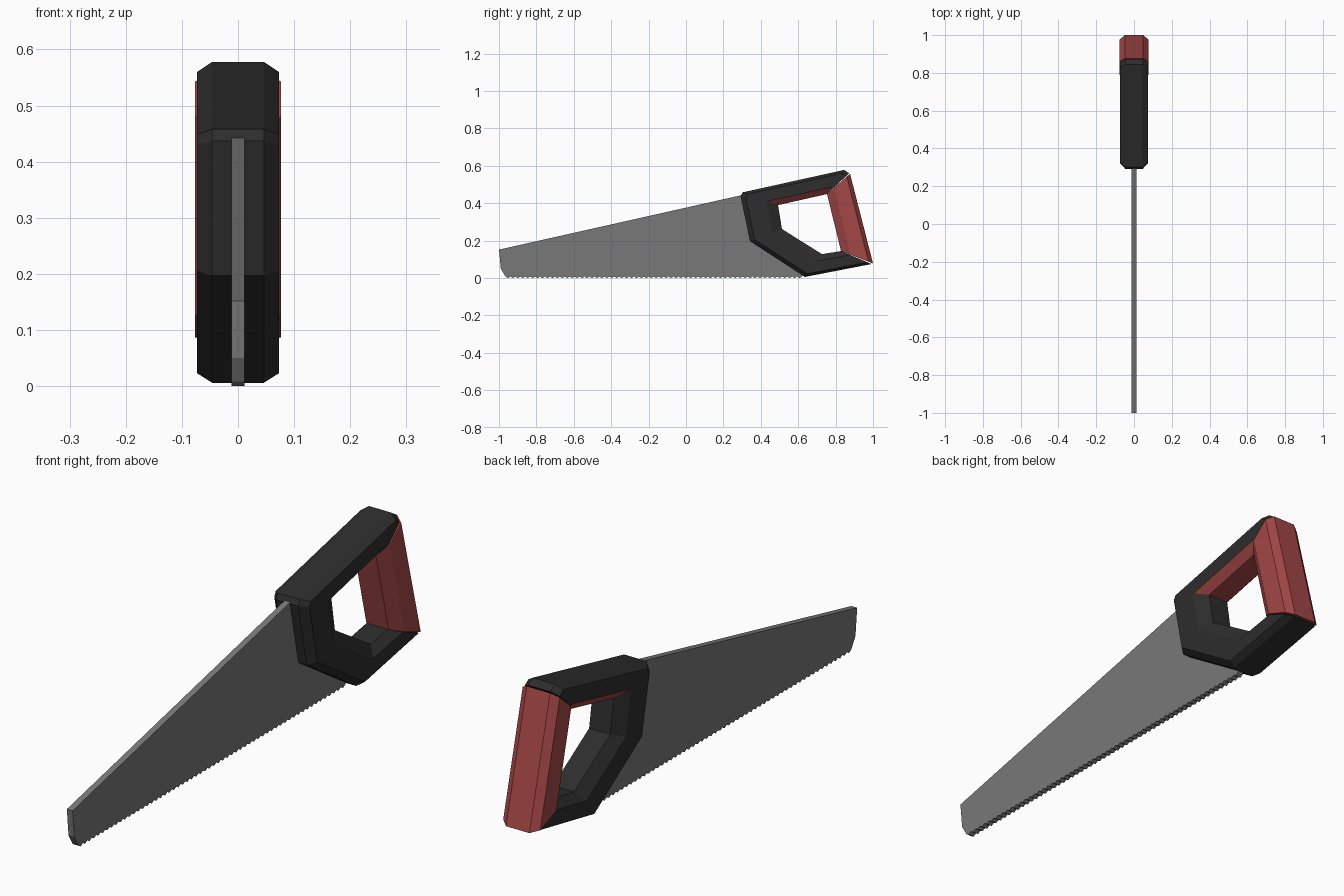
import bpy, bmesh

if "Cube" in bpy.data.objects:
    bpy.data.objects.remove(bpy.data.objects["Cube"])


def material(name, rgb):
    m = bpy.data.materials.new(name)
    m.diffuse_color = (*rgb, 1)
    m.use_nodes = True
    m.node_tree.nodes["Principled BSDF"].inputs["Base Color"].default_value = m.diffuse_color
    return m


steel = material("grey steel", (0.19, 0.19, 0.19))
black = material("black plastic", (0.026, 0.026, 0.026))
red = material("red rubber", (0.37, 0.062, 0.062))


def finish(name, bm, mats):
    bmesh.ops.remove_doubles(bm, verts=bm.verts, dist=0.0001)
    bmesh.ops.recalc_face_normals(bm, faces=bm.faces)
    me = bpy.data.meshes.new(name)
    bm.to_mesh(me)
    bm.free()
    for m in mats:
        me.materials.append(m)
    ob = bpy.data.objects.new(name, me)
    bpy.context.collection.objects.link(ob)
    return ob


# Handle: mitred octagonal section swept between outer and inner corners
def sweep(name, corners, half, mats, red_segments=()):
    section = [(0, 0.63), (0.14, 1), (0.7, 1), (1, 0.6)]
    section += [(t, -w) for t, w in reversed(section)]
    bm = bmesh.new()
    rings = []
    for (oy, oz), (iy, iz) in corners:
        rings.append([bm.verts.new((w * half, oy + (iy - oy) * t, oz + (iz - oz) * t))
                      for t, w in section])
    for s in range(len(rings) - 1):
        for k in range(8):
            j = (k + 1) % 8
            f = bm.faces.new((rings[s][k], rings[s][j], rings[s + 1][j], rings[s + 1][k]))
            # red lining on the inner faces of the top bar
            f.material_index = 1 if s in red_segments and k in (2, 3, 4) else 0
    bm.faces.new(rings[0])
    bm.faces.new(rings[-1])
    return finish(name, bm, mats)


a, b, c = (0.492, 0.39), (0.754, 0.449), (0.829, 0.144)
d, e = (0.727, 0.128), (0.513, 0.262)
B2, C = (0.872, 0.56), (0.992, 0.075)
sweep("handle_frame",
      [(C, c), ((0.636, 0.006), d), ((0.342, 0.197), e), ((0.292, 0.437), a),
       ((0.302, 0.458), a), ((0.845, 0.578), b), (B2, b)],
      0.073, [black, red], red_segments=(4,))
sweep("handle_grip", [((0.877, 0.558), b), ((1.0, 0.078), c)], 0.077, [red])

# Blade: tapered plate with a row of small teeth along the lower edge
teeth, y0, y1 = 60, -0.965, 0.62
step = (y1 - y0) / teeth
profile = [(-1.0, 0.152), (-0.99, 0.05), (y0, 0.008)]
for i in range(teeth):
    profile += [(y0 + step * (i + 0.5), 0.0), (y0 + step * (i + 1), 0.008)]
profile += [(0.66, 0.04), (0.43, 0.2), (0.39, 0.4), (0.31, 0.446)]
bm = bmesh.new()
face = bm.faces.new([bm.verts.new((-0.012, y, z)) for y, z in profile])
ext = bmesh.ops.extrude_face_region(bm, geom=[face])
moved = [g for g in ext["geom"] if isinstance(g, bmesh.types.BMVert)]
bmesh.ops.translate(bm, verts=moved, vec=(0.024, 0, 0))
finish("blade", bm, [steel])
